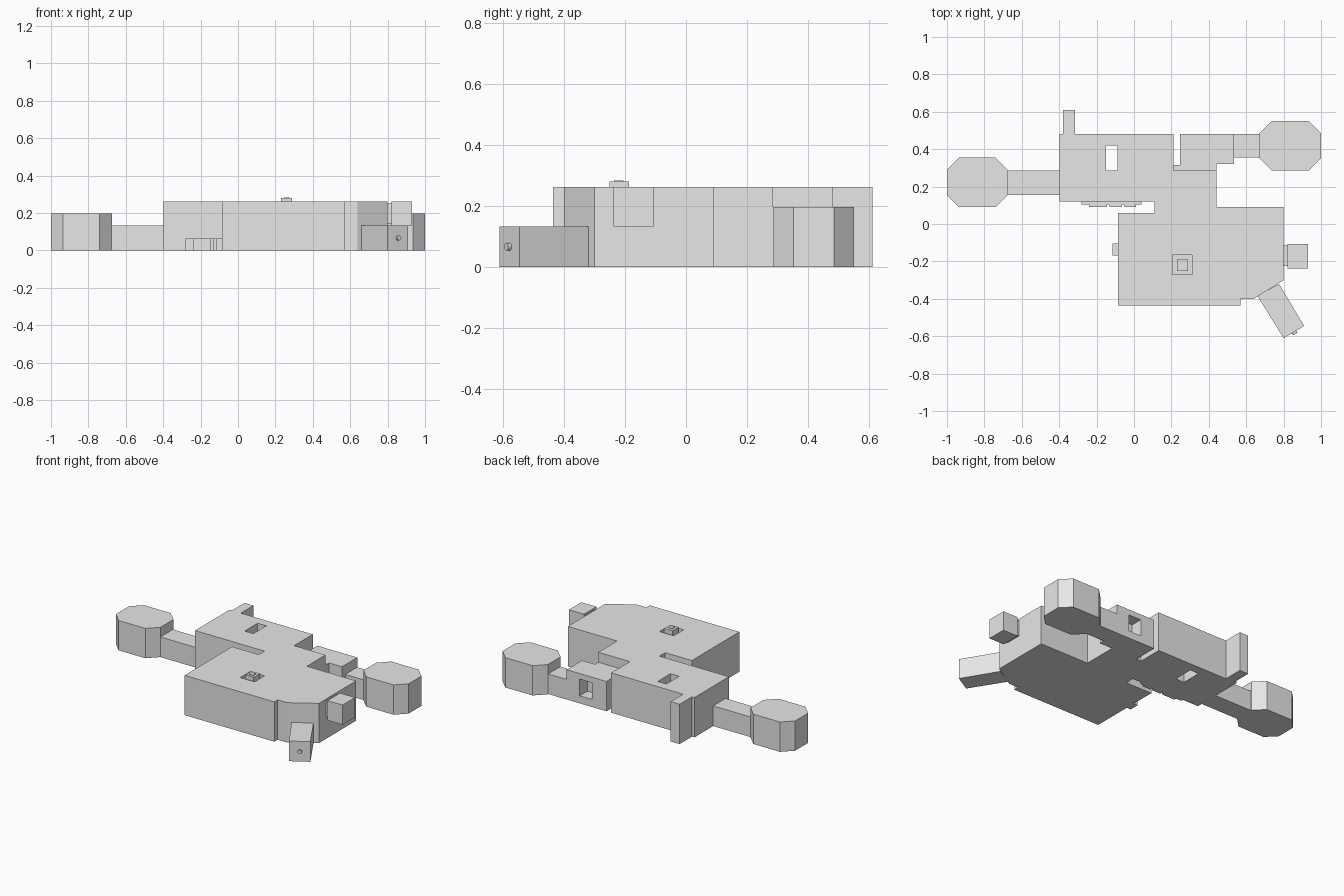
import bpy, bmesh, math

if "Cube" in bpy.data.objects:
    bpy.data.objects.remove(bpy.data.objects["Cube"])

grey = bpy.data.materials.new("light_grey")
grey.diffuse_color = (0.8, 0.8, 0.8, 1)
grey.use_nodes = True
grey.node_tree.nodes["Principled BSDF"].inputs["Base Color"].default_value = grey.diffuse_color


def prism(name, pts, z0, z1):
    """Extrude a flat outline from z0 up to z1."""
    bm = bmesh.new()
    face = bm.faces.new([bm.verts.new((x, y, z0)) for x, y in pts])
    top = bmesh.ops.extrude_face_region(bm, geom=[face])["geom"]
    for v in top:
        if isinstance(v, bmesh.types.BMVert):
            v.co.z = z1
    bmesh.ops.recalc_face_normals(bm, faces=bm.faces)
    me = bpy.data.meshes.new(name)
    bm.to_mesh(me)
    bm.free()
    me.materials.append(grey)
    ob = bpy.data.objects.new(name, me)
    bpy.context.collection.objects.link(ob)
    return ob


def box(name, x0, x1, y0, y1, z0, z1):
    return prism(name, [(x0, y0), (x1, y0), (x1, y1), (x0, y1)], z0, z1)


def octagon(name, x0, x1, y0, y1, z1, c=0.065):
    return prism(name, [(x0 + c, y0), (x1 - c, y0), (x1, y0 + c), (x1, y1 - c),
                        (x1 - c, y1), (x0 + c, y1), (x0, y1 - c), (x0, y0 + c)], 0, z1)


def cut(target, *size):
    """Subtract a box from the target."""
    cutter = box("cutter", *size)
    cutter.hide_render = True
    mod = target.modifiers.new("cut", "BOOLEAN")
    mod.operation = "DIFFERENCE"
    mod.solver = "EXACT"
    mod.object = cutter
    bpy.context.view_layer.objects.active = target
    bpy.ops.object.modifier_apply(modifier=mod.name)
    bpy.data.objects.remove(cutter)


# main body slab with a through opening and a knob recess
body = prism("main_body", [
    (-.085, -.435), (.57, -.435), (.57, -.40), (.64, -.40), (.80, -.30), (.80, .09),
    (.44, .09), (.44, .285), (.21, .285), (.21, .48), (-.315, .48), (-.315, .61),
    (-.38, .61), (-.38, .48), (-.398, .48), (-.398, .12), (.11, .12), (.11, .06),
    (-.085, .06)], 0, .263)
cut(body, -.15, -.087, .285, .42, -.1, .4)
cut(body, .205, .31, -.27, -.165, .23, .4)

# knob in the recess
box("knob", .23, .29, -.25, -.187, .23, .28)
box("knob_cap", .245, .275, -.235, -.205, .28, .284)

# left arm and end pad
box("left_arm", -.675, -.398, .155, .285, 0, .133)
octagon("left_pad", -1, -.675, .09, .355, .197)

# right bracket, arm and end pad
box("bracket_link", .21, .44, .285, .315, 0, .197)
bracket = box("right_bracket", .245, .535, .32, .48, 0, .197)
cut(bracket, .35, .44, .40, .55, .05, .16)
box("bracket_web", .245, .44, .315, .32, 0, .197)
box("right_arm", .535, .67, .355, .48, 0, .133)
octagon("right_pad", .67, 1, .287, .55, .197)

# side block on a thin neck
box("side_neck", .80, .82, -.225, -.115, .145, .25)
box("side_block", .82, .93, -.237, -.107, .133, .263)

# slanted peg with a small button on its end
prism("slanted_peg", [(.66, -.385), (.80, -.61), (.91, -.545), (.775, -.32)], 0, .133)
bpy.ops.mesh.primitive_cylinder_add(vertices=12, radius=.013, depth=.02,
                                    location=(.857, -.58, .067),
                                    rotation=(math.pi / 2, 0, math.radians(30)))
bpy.context.object.name = "peg_button"
bpy.context.object.data.materials.append(grey)

# toothed strip along the front edge, and the left lug
box("tooth_strip", -.28, .04, .105, .12, 0, .065)
for i, (a, b) in enumerate([(-.24, -.145), (-.13, -.065), (-.05, .01)]):
    box(f"tooth_{i + 1}", a, b, .09, .105, 0, .065)
box("left_lug", -.115, -.085, -.168, -.105, 0, .065)
